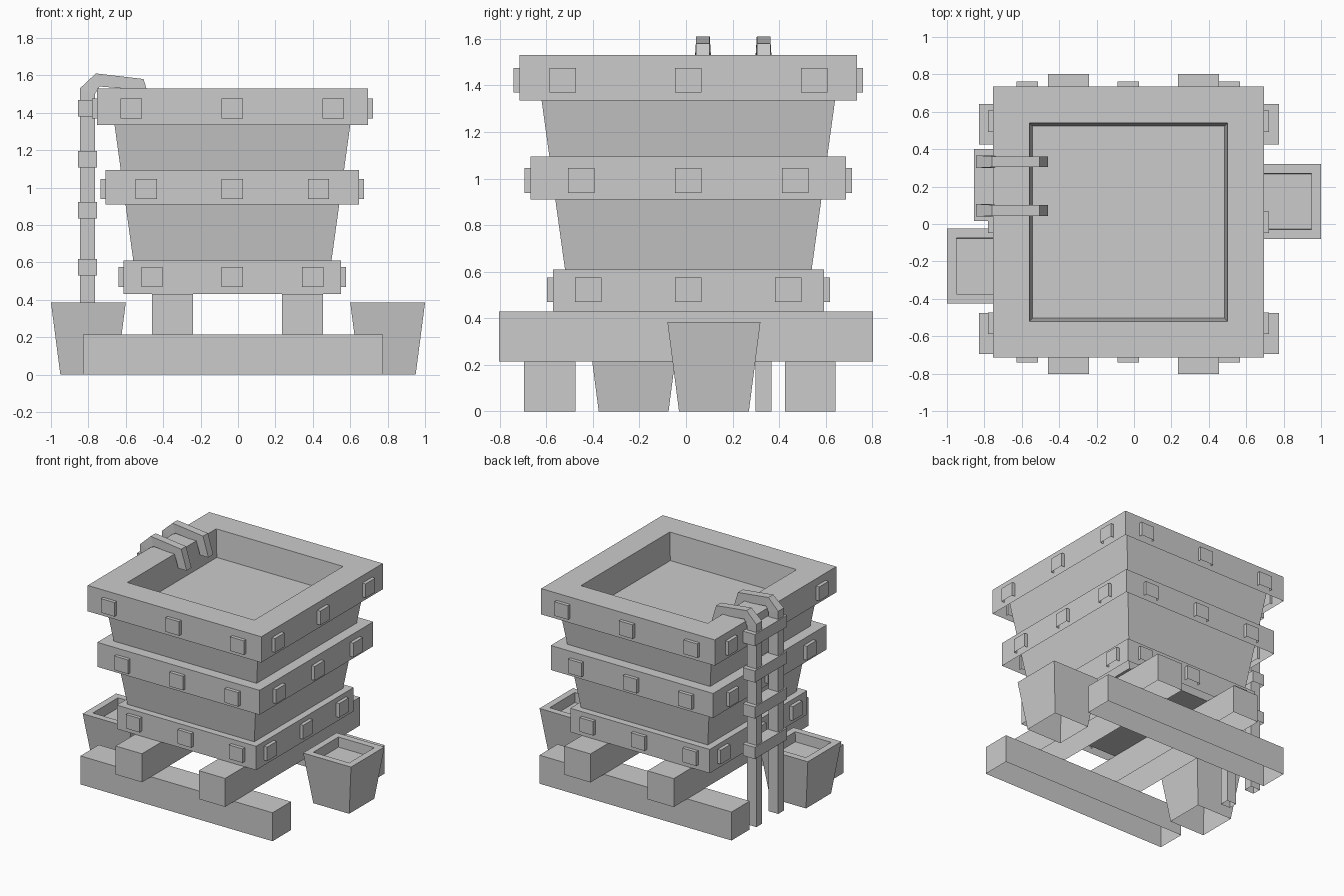
import bpy
import bmesh

if "Cube" in bpy.data.objects:
    bpy.data.objects.remove(bpy.data.objects["Cube"])

grey = bpy.data.materials.new("plain_grey")
grey.use_nodes = True
grey.diffuse_color = (0.6, 0.6, 0.6, 1)
grey.node_tree.nodes["Principled BSDF"].inputs["Base Color"].default_value = (0.6, 0.6, 0.6, 1)

CX, CY = -0.03, 0.01   # centre of the vat


def finish(name, bm):
    bmesh.ops.recalc_face_normals(bm, faces=bm.faces)
    mesh = bpy.data.meshes.new(name)
    bm.to_mesh(mesh)
    bm.free()
    mesh.materials.append(grey)
    obj = bpy.data.objects.new(name, mesh)
    bpy.context.collection.objects.link(obj)
    return obj


def square_loop(bm, cx, cy, z, hx, hy):
    corners = ((-1, -1), (1, -1), (1, 1), (-1, 1))
    return [bm.verts.new((cx + sx * hx, cy + sy * hy, z)) for sx, sy in corners]


def loft(name, cx, cy, levels, cap_start=False, cap_end=True):
    """Join rectangular sections given as (z, half x, half y)."""
    bm = bmesh.new()
    loops = [square_loop(bm, cx, cy, *level) for level in levels]
    for a, b in zip(loops, loops[1:]):
        for i in range(4):
            j = (i + 1) % 4
            bm.faces.new((a[i], a[j], b[j], b[i]))
    if cap_start:
        bm.faces.new(loops[0])
    if cap_end:
        bm.faces.new(loops[-1])
    return finish(name, bm)


def block(name, x0, x1, y0, y1, z0, z1, bottom=False):
    hx, hy = (x1 - x0) / 2, (y1 - y0) / 2
    return loft(name, (x0 + x1) / 2, (y0 + y1) / 2, [(z0, hx, hy), (z1, hx, hy)], bottom)


# Tapered vat body
loft("vat_body", CX, CY, [(0.43, 0.505, 0.505), (1.5, 0.653, 0.653)], True, False)

# Top band with the recessed basin
loft("top_band", CX, CY, [(1.335, 0.725, 0.725), (1.53, 0.725, 0.725),
                          (1.53, 0.53, 0.53), (1.325, 0.513, 0.513)])

# Lower bands
for name, z0, z1, half in (("middle_band", 0.91, 1.095, 0.678),
                           ("bottom_band", 0.43, 0.61, 0.582)):
    loft(name, CX, CY, [(z0, half, half), (z1, half, half)])

# Square studs, three on each side of each band
for band, z, half, spread in (("top", 1.422, 0.725, 0.54),
                              ("middle", 0.992, 0.678, 0.46),
                              ("bottom", 0.522, 0.582, 0.43)):
    for side in (-1, 1):
        for step in (-1, 0, 1):
            for along_x in (True, False):
                out, slide = side * (half + 0.005), step * spread
                x, y = (slide, out) if along_x else (out, slide)
                hx, hy = (0.057, 0.021) if along_x else (0.021, 0.057)
                loft(band + "_stud", CX + x, CY + y,
                     [(z - 0.053, hx, hy), (z + 0.053, hx, hy)])

# Ground skids and the cross beams on them
block("front_skid", -0.83, 0.775, -0.695, -0.475, 0, 0.215)
block("back_skid", -0.83, 0.775, 0.425, 0.642, 0, 0.215)
block("right_cross_beam", -0.46, -0.24, -0.803, 0.803, 0.215, 0.43)
block("left_cross_beam", 0.235, 0.455, -0.803, 0.803, 0.215, 0.43)

# Tapered tubs with recessed tops
for name, x, y in (("left_tub", 0.8, 0.12), ("right_tub", -0.8, -0.225)):
    loft(name, x, y, [(0, 0.15, 0.15), (0.385, 0.2, 0.2),
                      (0.385, 0.15, 0.15), (0.31, 0.148, 0.148)])

# Ladder rails that hook over the rim: outer and inner edge of the bent bar
outer = [(-0.845, 0), (-0.845, 1.53), (-0.76, 1.61), (-0.505, 1.58), (-0.46, 1.43)]
inner = [(-0.765, 0), (-0.765, 1.5), (-0.74, 1.54), (-0.56, 1.525), (-0.53, 1.43)]
for name, y in (("front_ladder_rail", 0.073), ("back_ladder_rail", 0.333)):
    bm = bmesh.new()
    sections = []
    for k, (a, b) in enumerate(zip(outer, inner)):
        w = 0.034 if k < 2 else 0.029
        points = ((a, -w), (a, w), (b, w), (b, -w))
        sections.append([bm.verts.new((p[0], y + dy, p[1])) for p, dy in points])
    for s, t in zip(sections, sections[1:]):
        for i in range(4):
            j = (i + 1) % 4
            bm.faces.new((s[i], s[j], t[j], t[i]))
    bm.faces.new(sections[-1])
    finish(name, bm)

# Ladder rungs
for z in (0.573, 0.878, 1.15, 1.425):
    block("ladder_rung", -0.855, -0.755, 0.015, 0.4, z - 0.044, z + 0.044)
